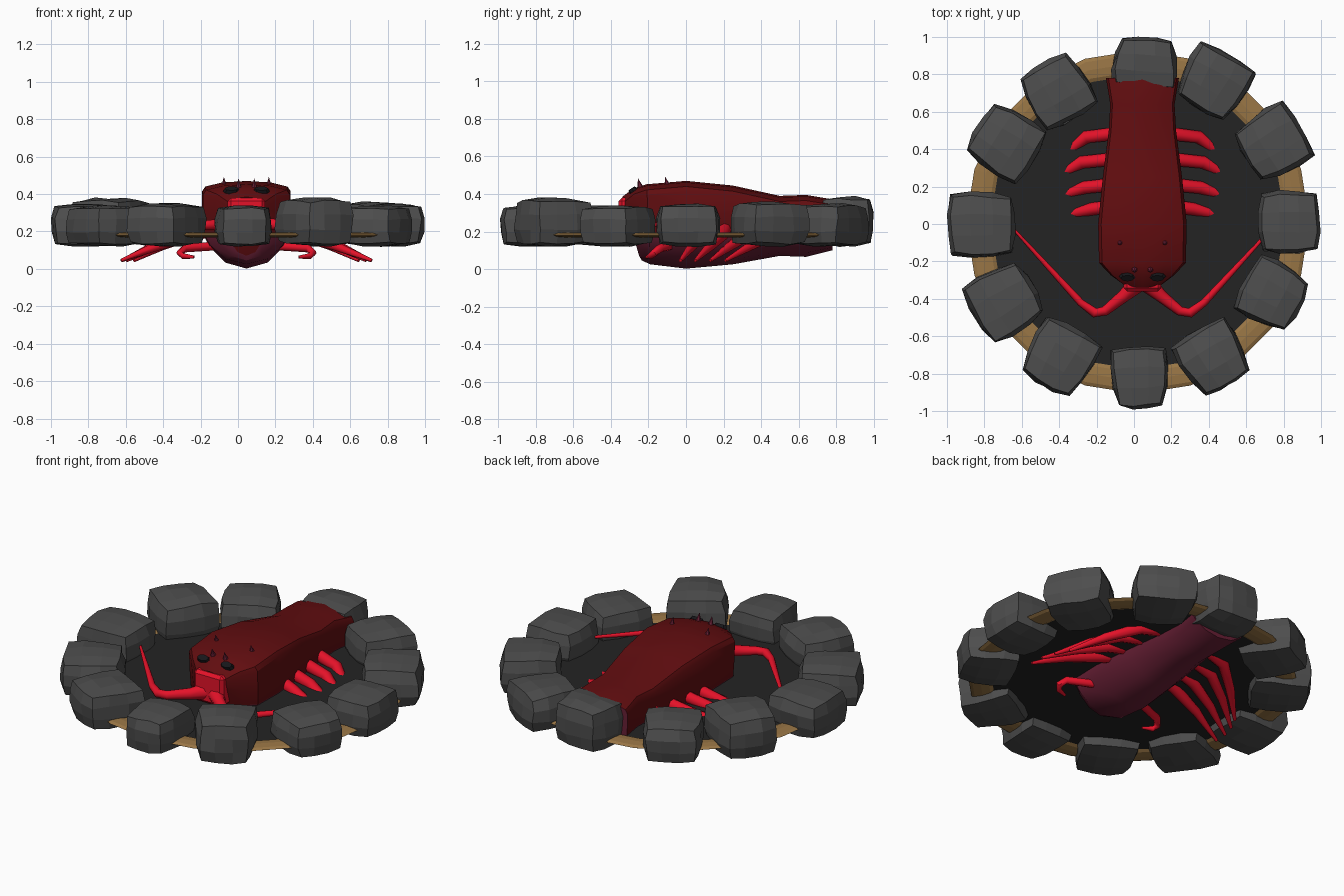
import bpy, bmesh, math, random
from mathutils import Vector, Matrix

if "Cube" in bpy.data.objects:
    bpy.data.objects.remove(bpy.data.objects["Cube"])

random.seed(4)
CX = 0.045  # mirror line of the creature


def mat(name, r, g, b):
    m = bpy.data.materials.new(name)
    m.diffuse_color = (r, g, b, 1)
    m.use_nodes = True
    m.node_tree.nodes["Principled BSDF"].inputs["Base Color"].default_value = m.diffuse_color
    return m


ROCK = mat("rock grey", 0.075, 0.075, 0.075)
BASE = mat("charcoal", 0.017, 0.017, 0.017)
WOOD = mat("tan wood", 0.32, 0.18, 0.06)
SHELL = mat("dark red", 0.12, 0.004, 0.005)
BELLY = mat("maroon", 0.14, 0.014, 0.036)
RED = mat("bright red", 0.78, 0.006, 0.022)
BLACK = mat("eye black", 0.008, 0.008, 0.01)


def finish(name, bm, mats, smooth=None):
    bmesh.ops.recalc_face_normals(bm, faces=bm.faces)
    me = bpy.data.meshes.new(name)
    bm.to_mesh(me)
    bm.free()
    for m in mats:
        me.materials.append(m)
    ob = bpy.data.objects.new(name, me)
    bpy.context.collection.objects.link(ob)
    if smooth:
        bpy.ops.object.select_all(action='DESELECT')
        ob.select_set(True)
        bpy.context.view_layer.objects.active = ob
        bpy.ops.object.shade_smooth_by_angle(angle=math.radians(smooth))
    return ob


def loft(bm, rings):
    """Skin a list of closed point rings and cap both ends."""
    vs = [[bm.verts.new(p) for p in r] for r in rings]
    n = len(vs[0])
    for a, b in zip(vs, vs[1:]):
        for i in range(n):
            bm.faces.new((a[i], a[(i + 1) % n], b[(i + 1) % n], b[i]))
    return bm.faces.new(vs[0]), bm.faces.new(vs[-1])


def tube(name, pts, radii, mirror, sides=8):
    """Tapered limb; mirror=-1 is the left side, 1 the right."""
    pts = [Vector((CX + mirror * p[0], p[1], p[2])) for p in pts]
    rings = []
    for i, (p, r) in enumerate(zip(pts, radii)):
        d = (pts[min(i + 1, len(pts) - 1)] - pts[max(i - 1, 0)]).normalized()
        u = d.cross(Vector((0, 0, 1))).normalized()
        v = u.cross(d)
        rings.append([p + r * (math.cos(t) * u + math.sin(t) * v)
                      for t in (2 * math.pi * k / sides for k in range(sides))])
    bm = bmesh.new()
    loft(bm, rings)
    return finish(name, bm, [RED], 50)


# --- base disc and flattened wooden ring
bm = bmesh.new()
bmesh.ops.create_circle(bm, cap_ends=True, segments=32, radius=0.84,
                        matrix=Matrix.Translation((0.02, 0.01, 0.182)))
finish("base_disc", bm, [BASE])

bm = bmesh.new()
SEG, SIDES = 20, 8
grid = []
for i in range(SEG):
    a = 2 * math.pi * i / SEG
    grid.append([])
    for k in range(SIDES):
        t = 2 * math.pi * k / SIDES
        r = 0.853 + 0.065 * math.cos(t)
        grid[-1].append(bm.verts.new((0.02 + r * math.cos(a), 0.01 + r * math.sin(a),
                                      0.182 + 0.013 * math.sin(t))))
for i in range(SEG):
    for k in range(SIDES):
        j, l = (i + 1) % SEG, (k + 1) % SIDES
        bm.faces.new((grid[i][k], grid[j][k], grid[j][l], grid[i][l]))
finish("wooden_ring", bm, [WOOD])

# --- rocks: x, y, width, depth, top height, outward taper
rocks = [(.06, .86, .34, .28, .39, -.12), (.43, .76, .35, .34, .35, .12),
         (.745, .435, .35, .35, .36, .1), (.83, .01, .34, .33, .35, 0),
         (.74, -.375, .34, .34, .34, -.1), (.42, -.715, .34, .35, .38, -.1),
         (.03, -.82, .30, .34, .34, -.13), (-.395, -.715, .35, .36, .35, -.1),
         (-.695, -.415, .36, .36, .34, .08), (-.815, -.005, .35, .37, .35, .05),
         (-.685, .435, .35, .36, .38, -.08), (-.41, .71, .34, .35, .35, -.08)]
for i, (x, y, w, d, top, taper) in enumerate(rocks):
    bm = bmesh.new()
    bmesh.ops.create_cube(bm, size=2)
    bmesh.ops.subdivide_edges(bm, edges=bm.edges[:], cuts=2, use_grid_fill=True)
    rot = Matrix.Rotation(math.atan2(y, x) - math.pi / 2, 3, 'Z')
    for v in bm.verts:
        n = sum(abs(c) ** 6 for c in v.co) ** (1 / 6)
        p = v.co / n
        p = Vector([c * random.uniform(0.93, 1.02) for c in p])
        h = (top - 0.12) / 2
        p.x *= 1 + taper * p.y
        v.co = rot @ Vector((p.x * w / 2, p.y * d / 2, p.z * h)) + Vector((x, y, 0.12 + h))
    finish(f"rock_{i + 1}", bm, [ROCK])

# --- body: y at top, y at bottom, half width, top z, bottom z
sections = [(-.34, -.25, .10, .385, .07), (-.28, -.235, .17, .43, .045),
            (-.21, -.19, .232, .452, .025), (0, 0, .237, .47, .002),
            (.25, .25, .212, .445, .025), (.5, .5, .18, .39, .07),
            (.64, .64, .172, .395, .065), (.78, .78, .195, .372, .1)]
SPLIT = 0.19
rings = []
for yt, yb, hw, top, bot in sections:
    low = SPLIT - bot
    half = [(0, top), (.55, top - .008), (.93, top - .03), (1, top - .055), (1, .29),
            (.98, SPLIT), (.84, bot + low * .62), (.48, bot + low * .17), (0, bot)]
    full = half + [(-u, z) for u, z in half[-2:0:-1]]
    rings.append([(CX + u * hw, yt + (yb - yt) * (top - z) / (top - bot), z)
                  for u, z in full])
bm = bmesh.new()
front, back = loft(bm, rings)
for f in bm.faces:
    f.material_index = 1 if f.calc_center_median().z < SPLIT else 0
back.material_index = 1
finish("body", bm, [SHELL, BELLY], 32)

# --- red mouth block on the front of the head
bm = bmesh.new()
bmesh.ops.create_cube(bm, size=1, matrix=Matrix.Translation((CX, -.315, .285))
                      @ Matrix.Diagonal((.2, .09, .19, 1)))
bmesh.ops.bevel(bm, geom=bm.edges[:], offset=.018, segments=1, affect='EDGES')
finish("mouth", bm, [RED])

# --- paired parts
for s, side in ((-1, "left"), (1, "right")):
    tube(f"{side}_antenna",
         [(.03, -.32, .25), (.1, -.385, .24), (.2, -.465, .235), (.255, -.475, .235),
          (.33, -.42, .235), (.70, -.015, .24)],
         [.05, .034, .026, .026, .02, .007], s)

    # walking legs: root y, tip x, tip y
    for i, (y, tx, ty) in enumerate([(.1, .67, -.03), (.215, .665, .05),
                                     (.35, .64, .13), (.485, .60, .21)]):
        k = (.27, .31, .325, .30)[i]
        tube(f"{side}_leg_{i + 1}",
             [(.13, y, .225), (k, y - .02, .185),
              ((k + tx) / 2, (y + ty) / 2, .125), (tx, ty, .045)],
             [.036, .034, .026, .009], s)

    # short hooked front leg
    tube(f"{side}_front_hook",
         [(.14, -.08, .125), (.33, -.14, .11), (.355, -.17, .085),
          (.34, -.19, .068), (.28, -.21, .063)],
         [.024, .022, .02, .016, .008], s)

    # eye
    bm = bmesh.new()
    bmesh.ops.create_cone(bm, cap_ends=True, segments=8, radius1=.5, radius2=.4, depth=1,
                          matrix=Matrix.Translation((CX + s * .08, -.285, .422))
                          @ Matrix.Rotation(math.radians(35), 4, 'X')
                          @ Matrix.Diagonal((.09, .05, .02, 1)))
    finish(f"{side}_eye", bm, [BLACK])

    # spikes on the head
    for name, dx, y, z in (("brow", .042, -.25, .46), ("back", .12, -.105, .468)):
        bm = bmesh.new()
        bmesh.ops.create_cone(bm, cap_ends=True, segments=6, radius1=.016, radius2=0,
                              depth=.05, matrix=Matrix.Translation((CX + s * dx, y, z))
                              @ Matrix.Rotation(math.radians(15), 4, 'X'))
        finish(f"{side}_{name}_spike", bm, [BELLY])
